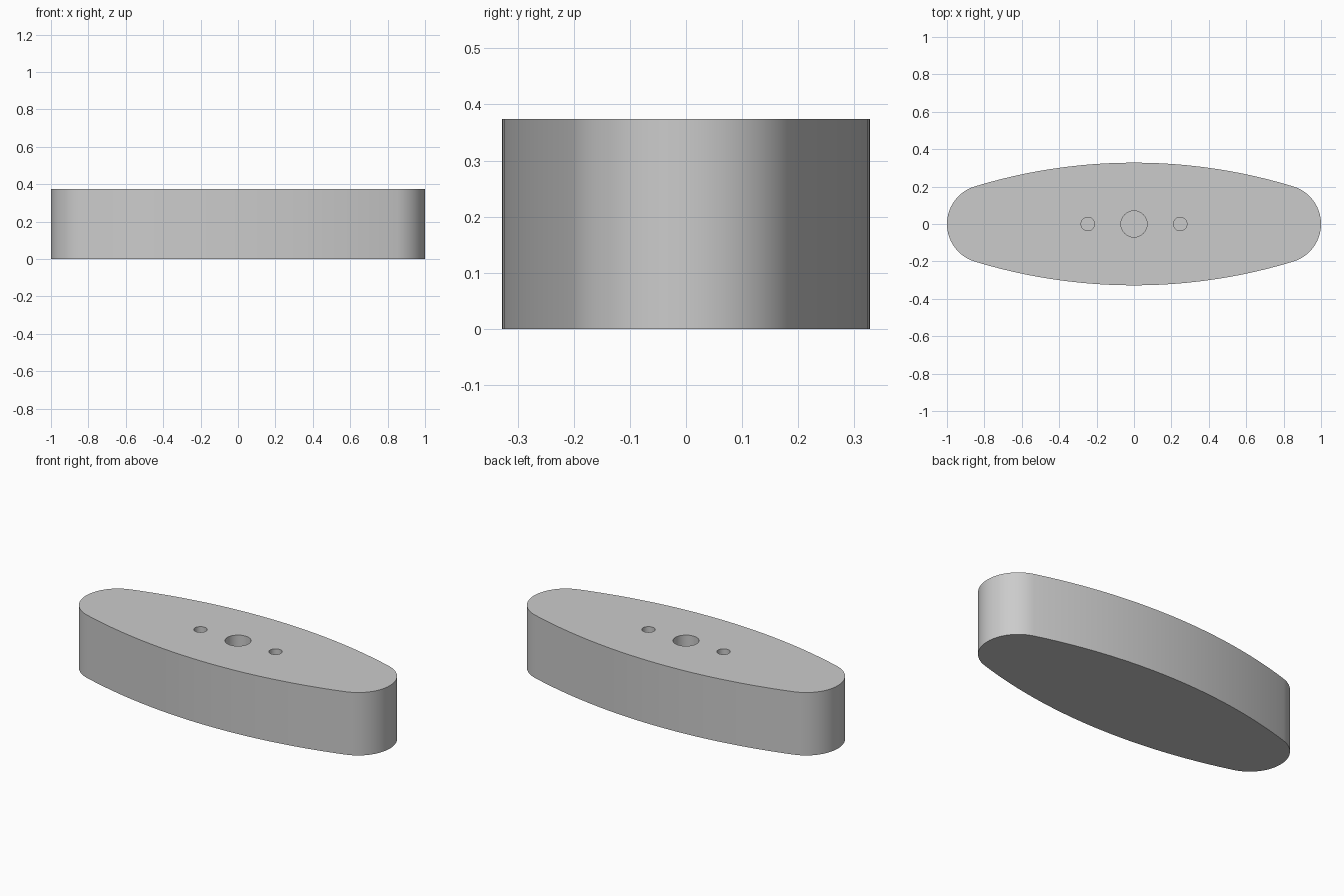
import bpy, bmesh, math

HEIGHT = 0.374
HALF_WIDTH = 0.328
END_R = 0.21
HOLE_DEPTH = 0.2

cube = bpy.data.objects.get("Cube")
if cube:
    bpy.data.objects.remove(cube, do_unlink=True)

grey = bpy.data.materials.new("plain grey")
grey.use_nodes = True
colour = (0.6, 0.6, 0.6, 1)
grey.diffuse_color = colour
grey.node_tree.nodes["Principled BSDF"].inputs["Base Color"].default_value = colour


def prism(name, points, z0, z1):
    """Extrude a closed outline from z0 to z1."""
    bm = bmesh.new()
    base = bm.faces.new([bm.verts.new((x, y, z0)) for x, y in points])
    top = bmesh.ops.extrude_face_region(bm, geom=[base], use_keep_orig=True)["geom"]
    for v in top:
        if isinstance(v, bmesh.types.BMVert):
            v.co.z = z1
    bmesh.ops.recalc_face_normals(bm, faces=bm.faces[:])
    mesh = bpy.data.meshes.new(name)
    bm.to_mesh(mesh)
    bm.free()
    mesh.materials.append(grey)
    obj = bpy.data.objects.new(name, mesh)
    bpy.context.collection.objects.link(obj)
    return obj


def arc(cx, cy, r, a0, a1, steps):
    return [(cx + r * math.cos(a0 + (a1 - a0) * i / steps),
             cy + r * math.sin(a0 + (a1 - a0) * i / steps)) for i in range(steps)]


# Body outline: shallow side arcs tangent to round ends
end_x = 1 - END_R
gap = HALF_WIDTH - END_R
drop = (end_x ** 2 - gap ** 2) / (2 * gap)
side_r = HALF_WIDTH + drop
turn = math.atan2(drop, end_x)
outline = (arc(end_x, 0, END_R, -turn, turn, 32)
           + arc(0, -drop, side_r, turn, math.pi - turn, 24)
           + arc(-end_x, 0, END_R, math.pi - turn, math.pi + turn, 32)
           + arc(0, drop, side_r, math.pi + turn, 2 * math.pi - turn, 24))
body = prism("body", outline, 0, HEIGHT)

# Blind holes in the top: one large, two small
cutters = []
for x, r in ((0, 0.07), (-0.247, 0.036), (0.247, 0.036)):
    cutter = prism("hole_cutter", arc(x, 0, r, 0, math.tau, 40),
                   HEIGHT - HOLE_DEPTH, HEIGHT + 0.1)
    cutter.hide_render = True
    cutters.append(cutter)
    cut = body.modifiers.new("hole", 'BOOLEAN')
    cut.operation = 'DIFFERENCE'
    cut.solver = 'EXACT'
    cut.object = cutter

bpy.ops.object.select_all(action='DESELECT')
body.select_set(True)
bpy.context.view_layer.objects.active = body
for name in [m.name for m in body.modifiers]:
    bpy.ops.object.modifier_apply(modifier=name)
for cutter in cutters:
    bpy.data.objects.remove(cutter, do_unlink=True)

# Smooth walls with crisp rims
bpy.ops.object.shade_smooth_by_angle(angle=math.radians(30))
